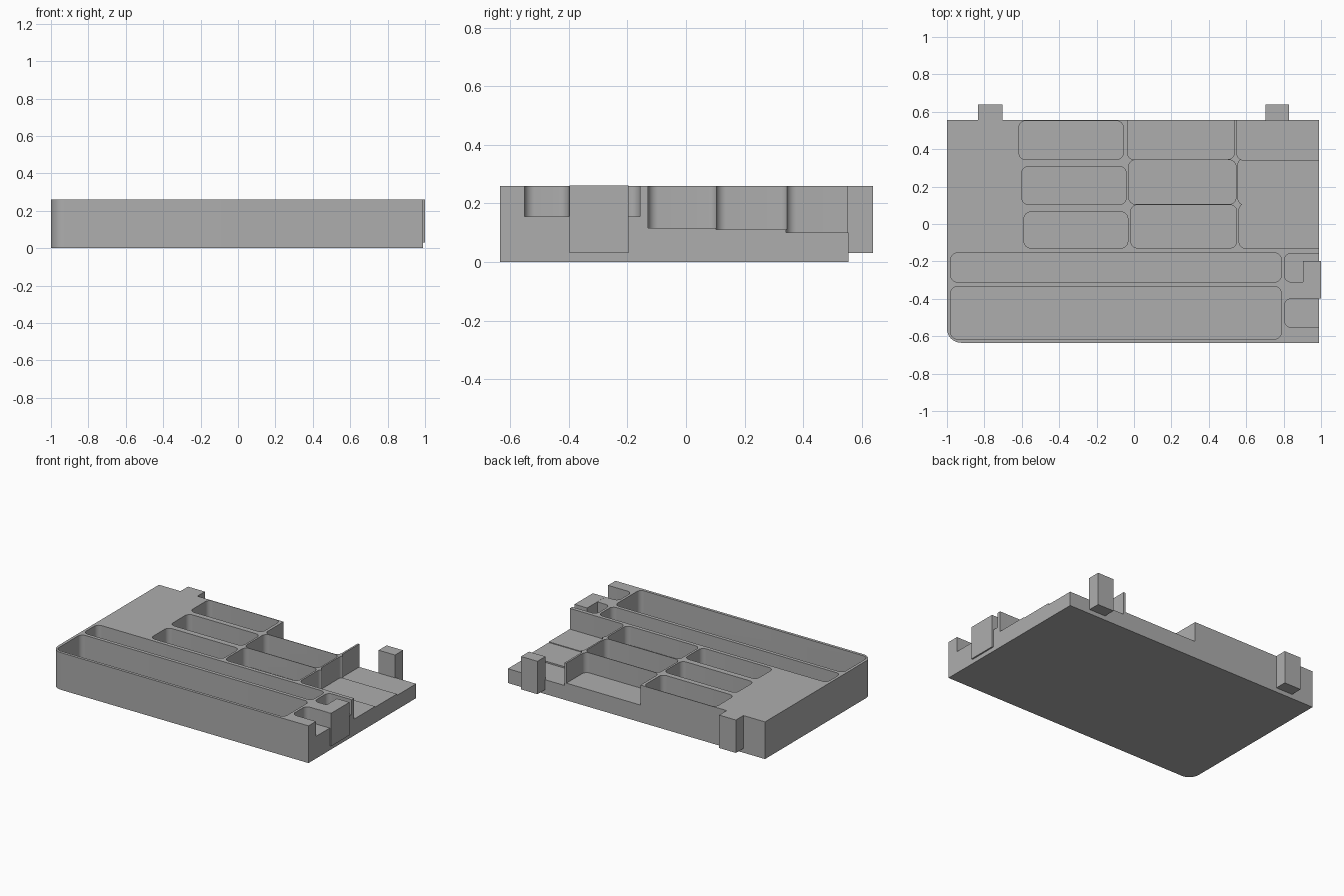
import bpy, bmesh, math

cube = bpy.data.objects.get("Cube")
if cube:
    bpy.data.objects.remove(cube, do_unlink=True)

TOP = 0.26
FRONT, BACK, LEFT, RIGHT = -0.635, 0.555, 0.99, -1.0
OUT = 1.1  # past the open left side

grey = bpy.data.materials.new("plain grey")
grey.use_nodes = True
grey.diffuse_color = (0.42, 0.42, 0.42, 1)
grey.node_tree.nodes["Principled BSDF"].inputs["Base Color"].default_value = grey.diffuse_color


def prism(name, x0, x1, y0, y1, z0, z1, radii=(0, 0, 0, 0), steps=8):
    """Upright block; radii go counter-clockwise from the low x, low y corner."""
    bm = bmesh.new()
    corners = [(x0, y0, 1, 1), (x1, y0, -1, 1), (x1, y1, -1, -1), (x0, y1, 1, -1)]
    ring = []
    for i, ((x, y, sx, sy), r) in enumerate(zip(corners, radii)):
        if r == 0:
            ring.append(bm.verts.new((x, y, z0)))
            continue
        for k in range(steps + 1):
            a = math.pi + (i + k / steps) * math.pi / 2
            ring.append(bm.verts.new((x + sx * r + r * math.cos(a),
                                      y + sy * r + r * math.sin(a), z0)))
    base = bm.faces.new(ring)
    extruded = bmesh.ops.extrude_face_region(bm, geom=[base])["geom"]
    top = [v for v in extruded if isinstance(v, bmesh.types.BMVert)]
    bmesh.ops.translate(bm, verts=top, vec=(0, 0, z1 - z0))
    bmesh.ops.recalc_face_normals(bm, faces=bm.faces)
    mesh = bpy.data.meshes.new(name)
    bm.to_mesh(mesh)
    bm.free()
    mesh.materials.append(grey)
    obj = bpy.data.objects.new(name, mesh)
    bpy.context.collection.objects.link(obj)
    return obj


def activate(obj):
    bpy.ops.object.select_all(action='DESELECT')
    obj.select_set(True)
    bpy.context.view_layer.objects.active = obj


def carve(body, x0, x1, y0, y1, floor, r=0.035):
    """Cut a round-cornered compartment down to the floor height."""
    cutter = prism("compartment_cutter", x0, x1, y0, y1, floor, TOP + 0.1, (r,) * 4)
    cutter.hide_render = True
    mod = body.modifiers.new("compartment", 'BOOLEAN')
    mod.operation = 'DIFFERENCE'
    mod.solver = 'EXACT'
    mod.object = cutter
    activate(body)
    bpy.ops.object.modifier_apply(modifier=mod.name)
    bpy.data.objects.remove(cutter, do_unlink=True)


# Tray body with one rounded outer corner
tray = prism("tray_body", RIGHT, LEFT, FRONT, BACK, 0, TOP, (0.075, 0, 0, 0))

compartments = [
    # long trays along the front
    (-0.98, 0.787, -0.615, -0.335, 0.05),
    (-0.98, 0.787, -0.31, -0.155, 0.15),
    # small side compartments, open to the left
    (0.805, OUT, -0.552, -0.4, 0.155),
    (0.805, OUT, -0.31, -0.157, 0.155),
    # right column
    (-0.615, -0.057, 0.345, 0.551, 0.13),
    (-0.6, -0.042, 0.105, 0.307, 0.14),
    (-0.588, -0.033, -0.128, 0.064, 0.145),
    # middle column, open at the back
    (-0.036, 0.537, 0.346, 0.7, 0.12),
    (-0.028, 0.545, 0.106, 0.342, 0.125),
    (-0.017, 0.549, -0.128, 0.102, 0.13),
    # left column, stepped and open at the left and back
    (0.562, OUT, -0.13, 0.11, 0.115),
    (0.556, OUT, 0.102, 0.352, 0.11),
    (0.55, OUT, 0.342, 0.7, 0.1),
]
for c in compartments:
    carve(tray, *c)
activate(tray)
bpy.ops.object.shade_smooth_by_angle(angle=math.radians(30))

# Connecting blocks on the back and the left side
prism("back_right_block", -0.833, -0.703, BACK, 0.638, 0.03, TOP)
prism("back_left_block", 0.703, 0.83, 0.55, 0.638, 0.03, TOP)
prism("side_block", 0.903, 1.0, -0.398, -0.197, 0.03, TOP + 0.0005)
